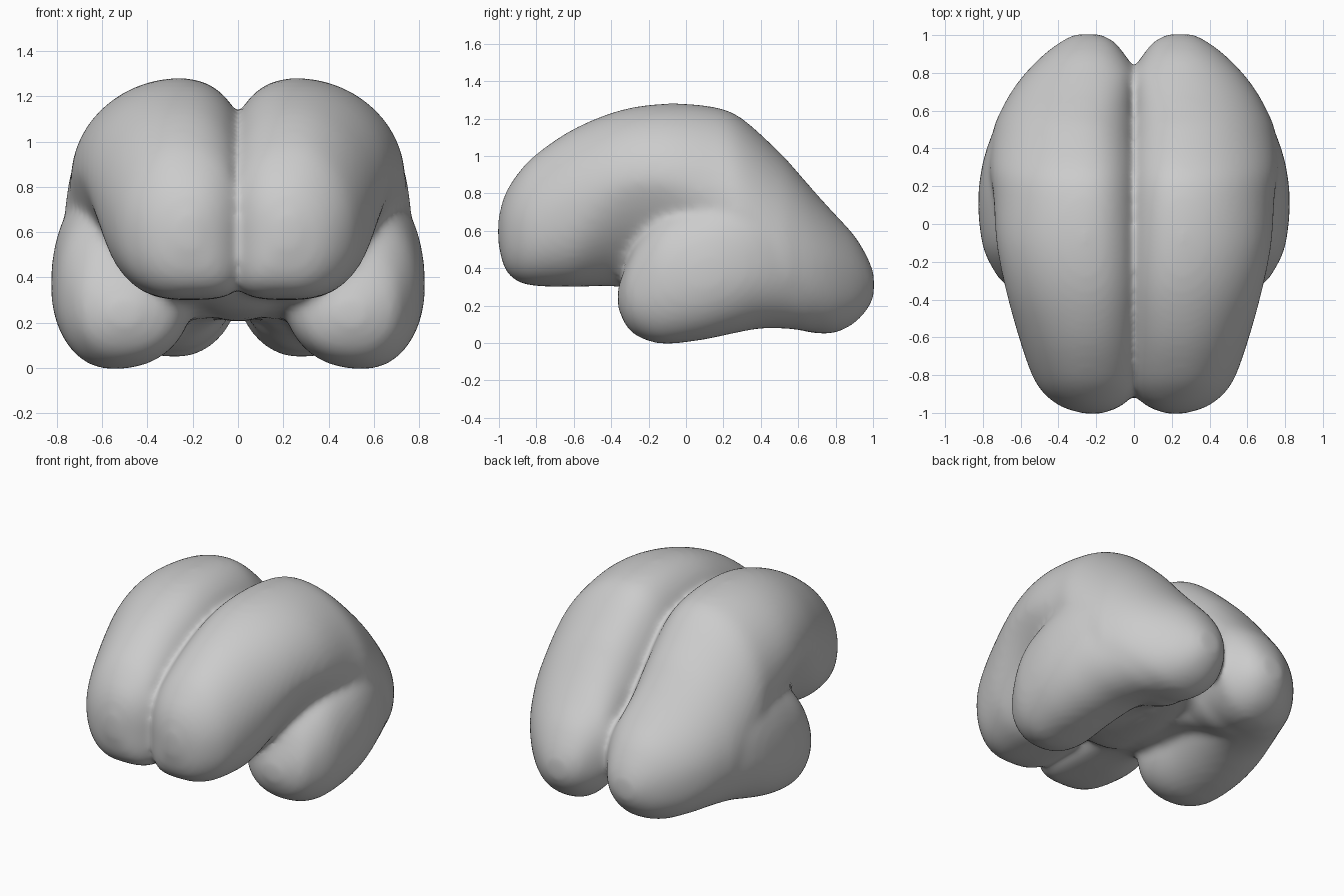
import bpy, bmesh, math

if "Cube" in bpy.data.objects:
    bpy.data.objects.remove(bpy.data.objects["Cube"], do_unlink=True)

SEGMENTS = 48
STEPS = 4

# Sections: y, inner x, centre x, outer x, low z, centre z, high z
MAIN_LOBE = [
    (-1.005, .18, .22, .26, .54, .60, .66),
    (-.97, .08, .22, .38, .40, .60, .79),
    (-.90, .00, .24, .475, .33, .62, .905),
    (-.80, -.04, .25, .54, .305, .64, 1.01),
    (-.60, -.045, .25, .61, .30, .74, 1.145),
    (-.35, -.045, .25, .68, .30, .85, 1.245),
    (-.10, -.045, .26, .73, .23, .86, 1.28),
    (.15, -.045, .26, .745, .21, .78, 1.262),
    (.30, -.04, .26, .765, .18, .66, 1.20),
    (.50, -.025, .27, .745, .09, .48, 1.02),
    (.60, -.012, .28, .705, .07, .44, .91),
    (.70, -.012, .27, .65, .05, .41, .795),
    (.80, -.01, .26, .575, .055, .38, .685),
    (.90, .05, .25, .475, .105, .34, .575),
    (.97, .11, .25, .38, .18, .32, .46),
    (1.005, .18, .25, .31, .25, .31, .37),
]
SIDE_LOBE = [
    (-.365, .44, .50, .56, .19, .24, .29),
    (-.32, .31, .50, .68, .09, .26, .42),
    (-.25, .24, .52, .74, .03, .28, .56),
    (-.12, .20, .55, .80, -.005, .33, .69),
    (.08, .20, .55, .825, .015, .36, .78),
    (.25, .18, .52, .815, .05, .39, .85),
    (.40, .16, .46, .78, .077, .42, .88),
    (.55, .14, .40, .718, .075, .42, .83),
    (.70, .12, .33, .64, .06, .40, .71),
    (.85, .16, .28, .50, .11, .36, .56),
]
CENTRE_BRIDGE = [
    (-.40, -.15, 0, .15, .34, .45, .56),
    (-.28, -.25, 0, .25, .25, .45, .70),
    (.0, -.26, 0, .26, .21, .50, .80),
    (.3, -.24, 0, .24, .21, .50, .75),
    (.55, -.18, 0, .18, .25, .46, .64),
    (.72, -.10, 0, .10, .34, .46, .58),
]


def blend(a, b, c, d, t):
    """Smooth curve between b and c."""
    return .5 * (2 * b + (c - a) * t + (2 * a - 5 * b + 4 * c - d) * t ** 2
                 + (3 * b - a - 3 * c + d) * t ** 3)


def refine(sections):
    """Add smoothly blended sections between the given ones."""
    ends = [sections[0]] + sections + [sections[-1]]
    result = []
    for group in zip(ends, ends[1:], ends[2:], ends[3:]):
        for k in range(STEPS):
            result.append(tuple(blend(*vals, k / STEPS) for vals in zip(*group)))
    return result + [sections[-1]]


def fullness(y, inner, low, main):
    """Roundness of one quadrant: higher is boxier, lower is more pinched."""
    if not main:
        return 2.2
    if inner and low:
        return 4.5 - 2.5 * min(1, max(0, (y - .05) / .35))
    if inner:
        return 2.3
    if low:
        return 2.3 - .95 * max(0, 1 - ((y + .17) / .45) ** 2)
    return 1.95


def section_point(section, angle, side, main):
    """Point on a rounded section whose four quadrants differ in fullness."""
    y, xin, xc, xout, zlo, zc, zhi = section
    c, s = math.cos(angle), math.sin(angle)
    inner, low = c < 0, s < 0
    power = fullness(y, inner, low, main)
    u, v = abs(c) ** (2 / power), abs(s) ** (2 / power)
    x = xc + u * ((xin - xc) if inner else (xout - xc))
    z = zc + v * ((zlo - zc) if low else (zhi - zc))
    return side * x, y, z


def loft(bm, sections, side=1, main=False):
    """Closed skin through the sections."""
    rings = [[bm.verts.new(section_point(sec, 2 * math.pi * i / SEGMENTS, side, main))
              for i in range(SEGMENTS)] for sec in refine(sections)]
    faces = [bm.faces.new(rings[0]), bm.faces.new(rings[-1][::-1])]
    for a, b in zip(rings, rings[1:]):
        for i in range(SEGMENTS):
            j = (i + 1) % SEGMENTS
            faces.append(bm.faces.new((a[j], a[i], b[i], b[j])))
    bmesh.ops.recalc_face_normals(bm, faces=faces)


# Two mirrored hemispheres, each a main lobe and a side lobe, joined by a bridge
bm = bmesh.new()
for side in (1, -1):
    loft(bm, MAIN_LOBE, side, True)
    loft(bm, SIDE_LOBE, side)
loft(bm, CENTRE_BRIDGE)
mesh = bpy.data.meshes.new("brain_lobes")
bm.to_mesh(mesh)
bm.free()
brain = bpy.data.objects.new("brain", mesh)
bpy.context.collection.objects.link(brain)

# Plain grey colour
grey = bpy.data.materials.new("plain_grey")
grey.use_nodes = True
colour = (0.6, 0.6, 0.6, 1)
grey.diffuse_color = colour
grey.node_tree.nodes["Principled BSDF"].inputs["Base Color"].default_value = colour
mesh.materials.append(grey)

# Fuse the lobes into one soft skin
fuse = brain.modifiers.new("fuse", 'REMESH')
fuse.mode = 'VOXEL'
fuse.voxel_size = 0.02
fuse.use_smooth_shade = True
soften = brain.modifiers.new("soften", 'SMOOTH')
soften.factor = 0.5
soften.iterations = 18
